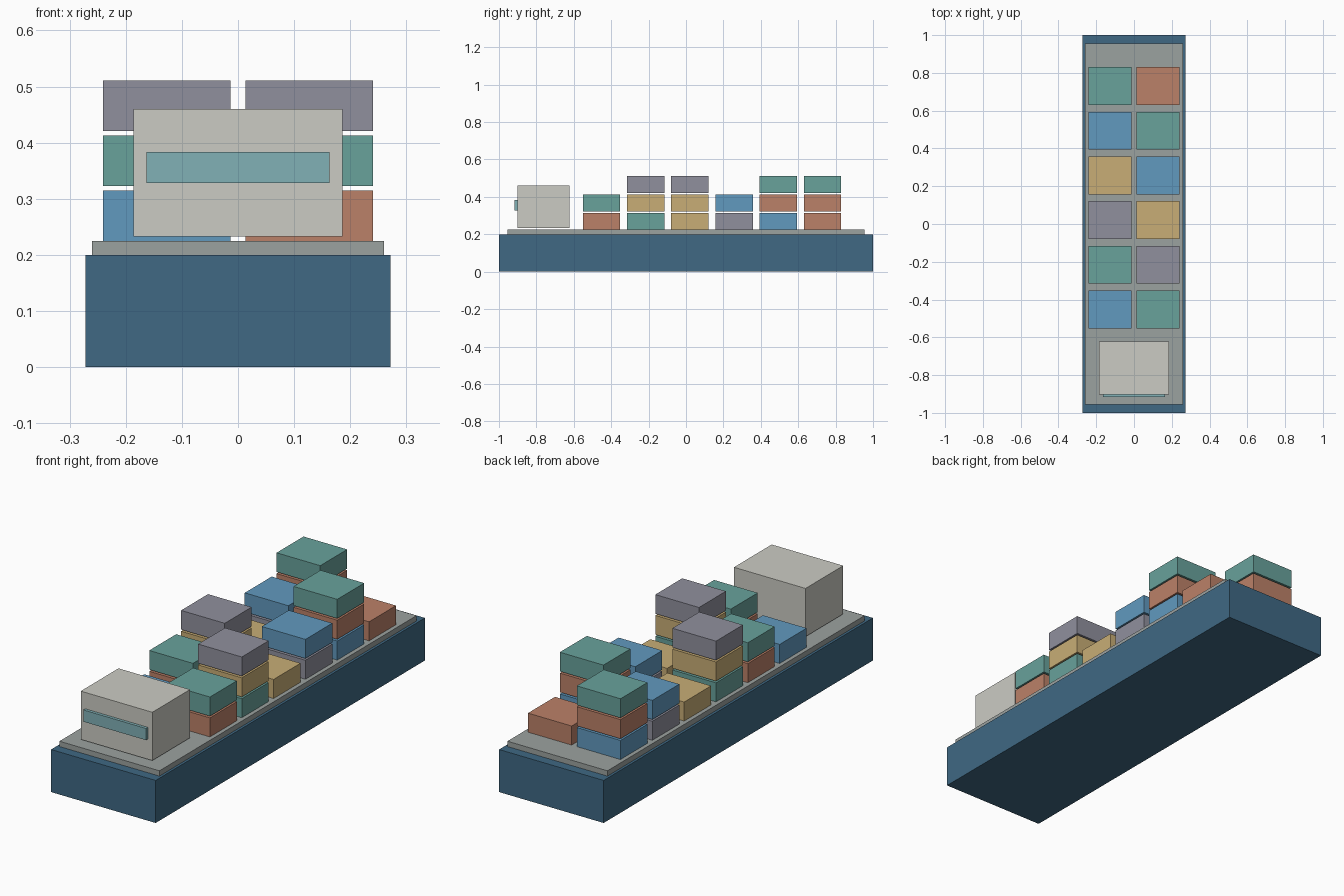
import bpy

if "Cube" in bpy.data.objects:
    bpy.data.objects.remove(bpy.data.objects["Cube"])


def material(name, rgb):
    m = bpy.data.materials.new(name)
    m.diffuse_color = (*rgb, 1)
    m.use_nodes = True
    m.node_tree.nodes["Principled BSDF"].inputs["Base Color"].default_value = m.diffuse_color
    return m


def box(name, lo, hi, mat):
    """Axis-aligned box between two corners."""
    bpy.ops.mesh.primitive_cube_add(size=1, location=[(a + b) / 2 for a, b in zip(lo, hi)])
    ob = bpy.context.object
    ob.name = name
    ob.scale = [b - a for a, b in zip(lo, hi)]
    bpy.ops.object.transform_apply(location=False, rotation=False, scale=True)
    ob.data.materials.append(mat)
    return ob


navy = material("hull_blue", (0.05, 0.14, 0.23))
deck_grey = material("deck_grey", (0.33, 0.36, 0.35))
cream = material("cabin_cream", (0.60, 0.60, 0.55))
glass = material("window_teal", (0.22, 0.44, 0.47))
cargo = [
    material("cargo_blue", (0.12, 0.32, 0.52)),
    material("cargo_red", (0.50, 0.22, 0.14)),
    material("cargo_green", (0.14, 0.36, 0.33)),
    material("cargo_yellow", (0.58, 0.42, 0.18)),
    material("cargo_grey", (0.28, 0.28, 0.34)),
]

# Hull and deck
box("hull", (-0.272, -1, 0), (0.272, 1, 0.2), navy)
box("deck", (-0.26, -0.955, 0.2), (0.26, 0.955, 0.225), deck_grey)

# Bridge cabin, sitting just clear of the deck, with its window band
box("bridge", (-0.186, -0.902, 0.233), (0.186, -0.622, 0.46), cream)
box("bridge_window", (-0.163, -0.916, 0.328), (0.163, -0.897, 0.383), glass)

# Container stacks: six bays, two columns, heights and colours cycling
for bay in range(6):
    y = -0.452 + 0.2364 * bay
    for col, side in enumerate((-1, 1)):
        x = side * 0.127
        k = bay + col
        for level in range(k % 3 + 1):
            z = 0.2245 + 0.098 * level
            box(f"container_{bay}_{col}_{level}",
                (x - 0.1135, y - 0.1, z), (x + 0.1135, y + 0.1, z + 0.09),
                cargo[(k + level) % 5])
